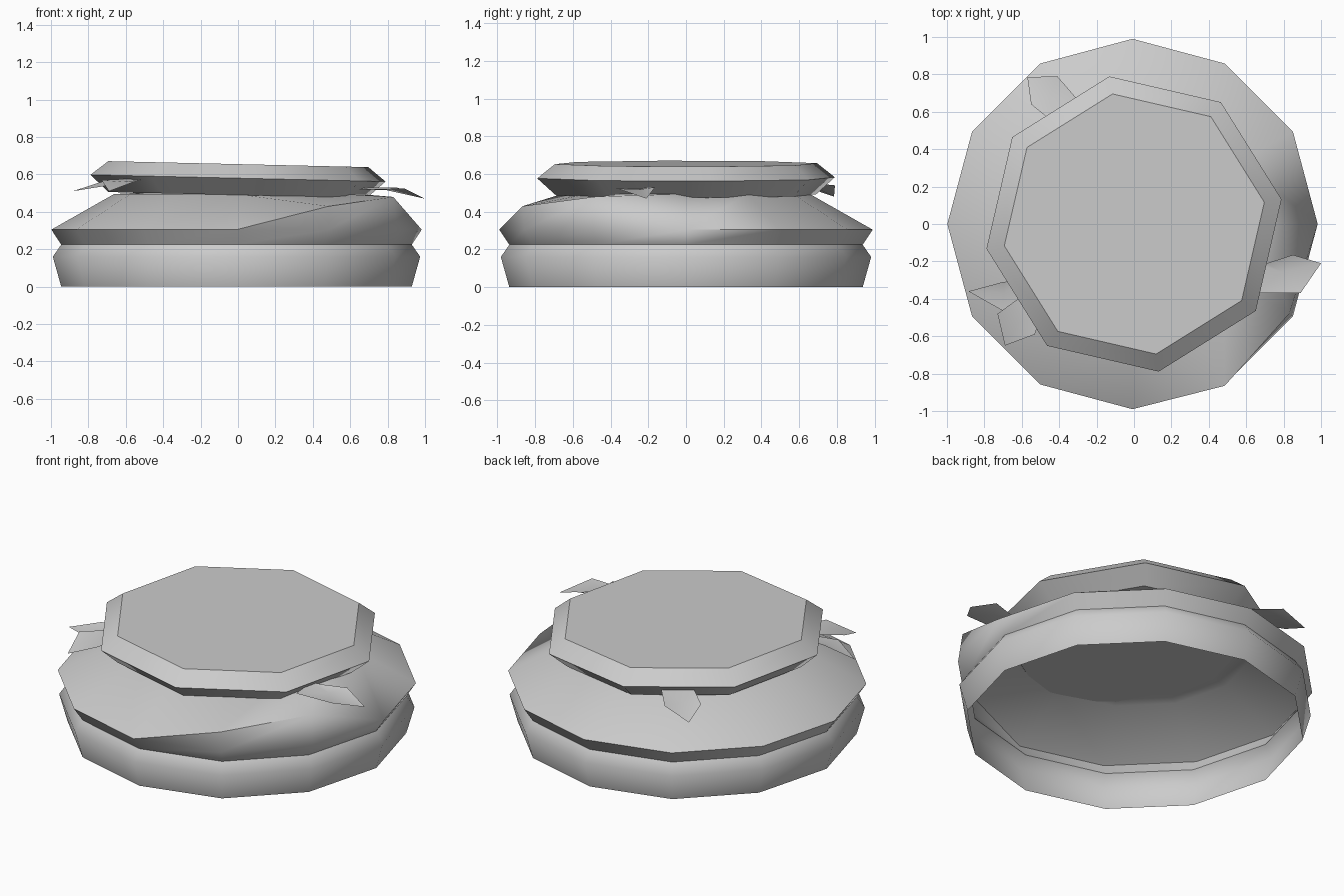
import bpy, math
from mathutils import Matrix, Vector

if "Cube" in bpy.data.objects:
    bpy.data.objects.remove(bpy.data.objects["Cube"])


def make(name, verts, faces, angle=40):
    me = bpy.data.meshes.new(name)
    me.from_pydata(verts, [], faces)
    me.update()
    ob = bpy.data.objects.new(name, me)
    bpy.context.collection.objects.link(ob)
    bpy.ops.object.select_all(action='DESELECT')
    ob.select_set(True)
    bpy.context.view_layer.objects.active = ob
    bpy.ops.object.shade_smooth_by_angle(angle=math.radians(angle))
    return ob


def lathe(profile, sides, turn=0.0, cx=0.0):
    """Rings of (radius, z) pairs joined by quads."""
    verts, faces = [], []
    for r, z in profile:
        for i in range(sides):
            a = math.radians(turn) + math.tau * i / sides
            verts.append((cx + r * math.cos(a), r * math.sin(a), z))
    for k in range(len(profile) - 1):
        for i in range(sides):
            j = (i + 1) % sides
            faces.append((k * sides + i, k * sides + j,
                          (k + 1) * sides + j, (k + 1) * sides + i))
    return verts, faces


# hollow twelve-sided body, open underneath, shoulder pulled out at the front right
verts, faces = lathe([(0.937, 0), (0.982, 0.16), (0.937, 0.225), (0.99, 0.305),
                      (0.655, 0.495), (0.56, 0.5)], 12, cx=-0.008)
verts[4 * 12 + 11] = (0.83, -0.48, 0.48)
verts[4 * 12 + 10] = (0.485, -0.865, 0.43)
# split the two bent quads beside the pulled corners along their outer diagonals
split = []
for f in faces:
    if f[:2] == (45, 46):
        split += [(f[0], f[1], f[2]), (f[0], f[2], f[3])]
    elif f[:2] == (47, 36):
        split += [(f[0], f[1], f[3]), (f[1], f[2], f[3])]
    else:
        split.append(f)
make("body", verts, split, 66)

# tilted eight-sided lid
verts, faces = lathe([(0.7, 0.49), (0.8, 0.58), (0.705, 0.655)], 8, turn=9.5)
faces += [tuple(range(7, -1, -1)), tuple(range(16, 24))]
pivot = Vector((0, 0, 0.58))
tilt = Matrix.Translation(pivot) @ Matrix.Rotation(0.023, 4, 'Y') @ Matrix.Translation(-pivot)
make("lid", [tilt @ Vector(v) for v in verts], faces, 36)

# loose leaves poking out under the lid
leaves = {
    "leaf_right": [(0.64, -0.21, 0.525), (0.71, -0.21, 0.53), (0.85, -0.165, 0.53),
                   (1.0, -0.21, 0.47), (0.89, -0.37, 0.525), (0.65, -0.37, 0.52)],
    "leaf_back": [(-0.57, 0.785, 0.48), (-0.55, 0.64, 0.53), (-0.44, 0.55, 0.555),
                  (-0.28, 0.64, 0.555), (-0.41, 0.79, 0.54)],
    "leaf_left": [(-0.885, -0.36, 0.51), (-0.7, -0.465, 0.54), (-0.58, -0.4, 0.56),
                  (-0.6, -0.3, 0.57), (-0.7, -0.31, 0.57)],
    "leaf_front": [(-0.69, -0.65, 0.51), (-0.53, -0.59, 0.57), (-0.5, -0.5, 0.575),
                   (-0.62, -0.4, 0.575), (-0.73, -0.48, 0.57)],
}
for name, pts in leaves.items():
    n = len(pts)
    mid = sum((Vector(p) for p in pts), Vector()) / n
    make(name, pts + [tuple(mid)], [(i, (i + 1) % n, n) for i in range(n)])
